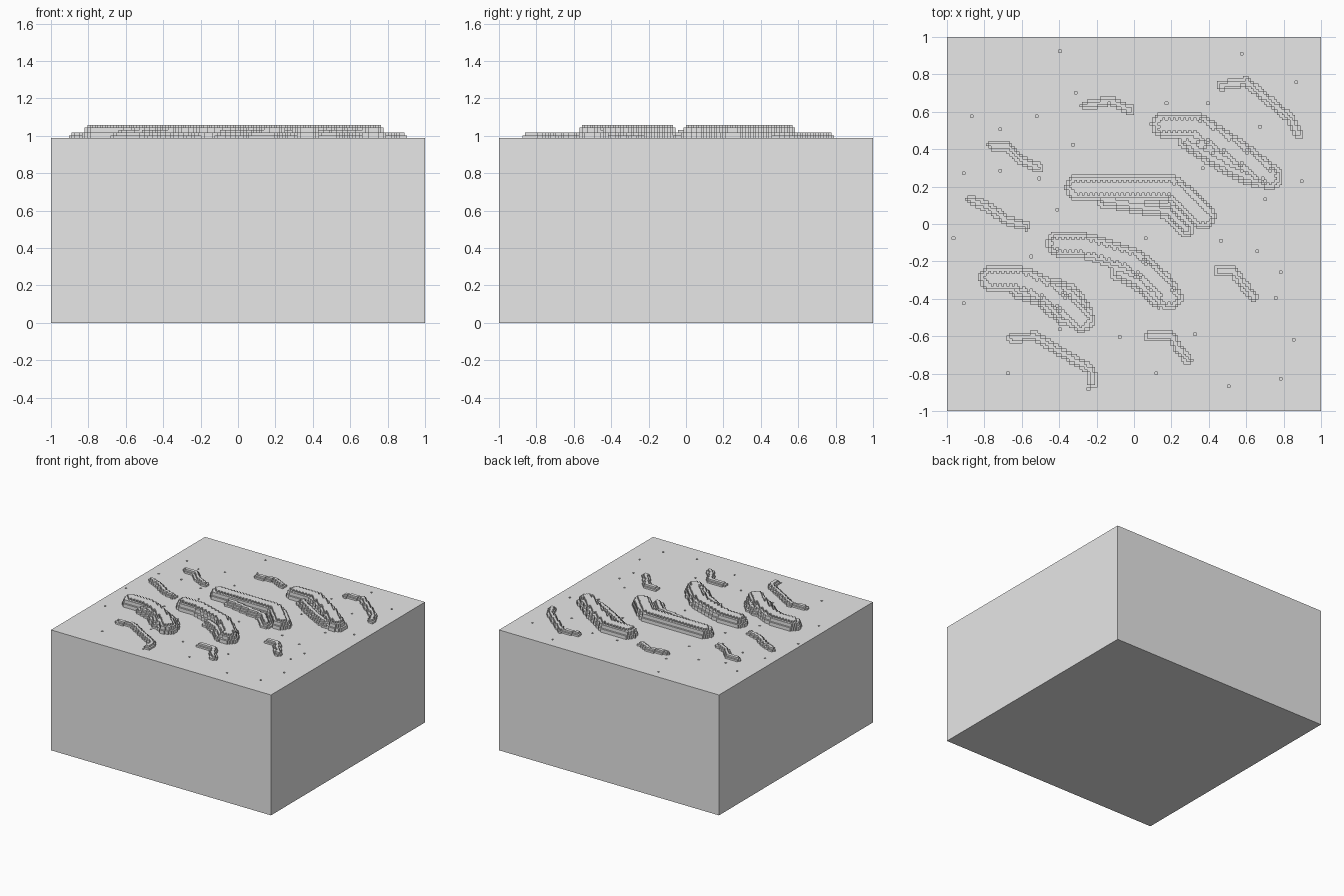
import bpy, math
from mathutils import Vector
from mathutils.geometry import intersect_point_line

if "Cube" in bpy.data.objects:
    bpy.data.objects.remove(bpy.data.objects["Cube"])

N = 144              # voxels along each side
V = 2 / N            # voxel size
BASE = 0.989         # height of the flat sand

mat = bpy.data.materials.new("light_grey")
mat.diffuse_color = (0.8, 0.8, 0.8, 1)
mat.use_nodes = True
mat.node_tree.nodes["Principled BSDF"].inputs["Base Color"].default_value = mat.diffuse_color

big_dunes = [
    [(.16, .53), (.33, .53), (.55, .385), (.725, .25)],
    [(-.30, .195), (.19, .195), (.27, .14), (.37, .04)],
    [(-.40, -.105), (-.24, -.12), (0, -.2), (.14, -.32), (.19, -.39)],
    [(-.76, -.29), (-.58, -.3), (-.42, -.39), (-.28, -.51)],
]
aprons = [
    [(.28, .44), (.42, .35), (.56, .27), (.66, .23)],
    [(-.16, .13), (.05, .09), (.18, .07), (.28, -.03)],
    [(-.09, -.26), (.02, -.31), (.13, -.41)],
    [(-.42, -.33), (-.33, -.37), (-.27, -.45)],
    [(-.62, -.36), (-.5, -.40), (-.38, -.50)],
]
ripples = [
    [(-.76, .42), (-.68, .42), (-.6, .34), (-.51, .30)],
    [(-.26, .63), (-.13, .66), (-.02, .61)],
    [(.47, .74), (.6, .76), (.78, .61), (.84, .56), (.88, .48)],
    [(-.87, .13), (-.78, .09), (-.68, .02), (-.58, -.01)],
    [(.45, -.25), (.53, -.25), (.58, -.32), (.64, -.39)],
    [(.08, -.6), (.2, -.6), (.24, -.67), (.29, -.73)],
    [(-.65, -.61), (-.53, -.6), (-.4, -.68), (-.23, -.78), (-.22, -.85)],
]
pits = [(-.40, .92), (.57, .91), (.87, .75), (-.31, .70), (.17, .64), (.39, .65),
        (-.87, .58), (-.72, .51), (-.52, .57), (.67, .52), (-.33, .42), (-.91, .27),
        (-.72, .28), (-.51, .24), (.37, .3), (.89, .23), (.70, .13), (-.41, .07),
        (-.96, -.08), (.06, -.08), (.46, -.09), (-.55, -.17), (.66, -.15), (.78, -.26),
        (-.91, -.43), (.75, -.4), (-.4, -.56), (-.07, -.6), (.33, -.59), (.86, -.62),
        (-.68, -.8), (.12, -.8), (.5, -.87), (.78, -.83), (-.24, -.88)]

H = [[0] * N for _ in range(N)]      # voxel layers above the flat sand


def cell(c):
    return min(N - 1, max(0, int((c + 1) / V)))


def dist(p, path):
    best = 9
    for a, b in zip(path, path[1:]):
        a, b = Vector(a), Vector(b)
        t = max(0, min(1, (p - a).dot(b - a) / (b - a).length_squared))
        best = min(best, (p - a.lerp(b, t)).length)
    return best


def raise_ridge(path, radius, rule):
    xs, ys = zip(*path)
    for i in range(cell(min(xs) - radius), cell(max(xs) + radius) + 1):
        for j in range(cell(min(ys) - radius), cell(max(ys) + radius) + 1):
            p = Vector(((i + .5) * V - 1, (j + .5) * V - 1))
            s = (radius - dist(p, path)) / V
            if s >= 0:
                H[i][j] = max(H[i][j], rule(int(s), i + j))


# steep dunes with a toothed crest, low aprons beside them, small ripples
for path in big_dunes:
    raise_ridge(path, .07, lambda s, k: (2, 4, 4 + k % 2, 5, 5, 5)[min(s, 5)])
for path in aprons:
    raise_ridge(path, .042, lambda s, k: min(3, s + 1))
for path in ripples:
    raise_ridge(path, .026, lambda s, k: min(2, s + 1))
for x, y in pits:
    i, j = cell(x), cell(y)
    if H[i][j] == 0:
        H[i][j] = -1


def make(name, quads):
    index, faces = {}, []
    for q in quads:
        faces.append([index.setdefault(tuple(round(c, 5) for c in p), len(index)) for p in q])
    me = bpy.data.meshes.new(name)
    me.from_pydata(list(index), [], faces)
    me.materials.append(mat)
    ob = bpy.data.objects.new(name, me)
    bpy.context.collection.objects.link(ob)


def z(h):
    return BASE + h * V


# stepped sand surface: cell tops and the walls between unequal cells
quads = []
for i in range(N):
    for j in range(N):
        x0, y0, h = i * V - 1, j * V - 1, H[i][j]
        x1, y1 = x0 + V, y0 + V
        quads.append([(x0, y0, z(h)), (x1, y0, z(h)), (x1, y1, z(h)), (x0, y1, z(h))])
        if i + 1 < N:
            g = H[i + 1][j]
            for k in range(min(g, h), max(g, h)):
                w = [(x1, y0, z(k)), (x1, y1, z(k)), (x1, y1, z(k + 1)), (x1, y0, z(k + 1))]
                quads.append(w if h > g else w[::-1])
        if j + 1 < N:
            g = H[i][j + 1]
            for k in range(min(g, h), max(g, h)):
                w = [(x1, y1, z(k)), (x0, y1, z(k)), (x0, y1, z(k + 1)), (x1, y1, z(k + 1))]
                quads.append(w if h > g else w[::-1])
make("sand_surface", quads)

# block below: four sides and the underside
ring = [(-1, -1), (1, -1), (1, 1), (-1, 1)]
sides = [[(*a, 0), (*b, 0), (*b, BASE), (*a, BASE)] for a, b in zip(ring, ring[1:] + ring[:1])]
make("ground_block", sides + [[(*p, 0) for p in ring[::-1]]])
